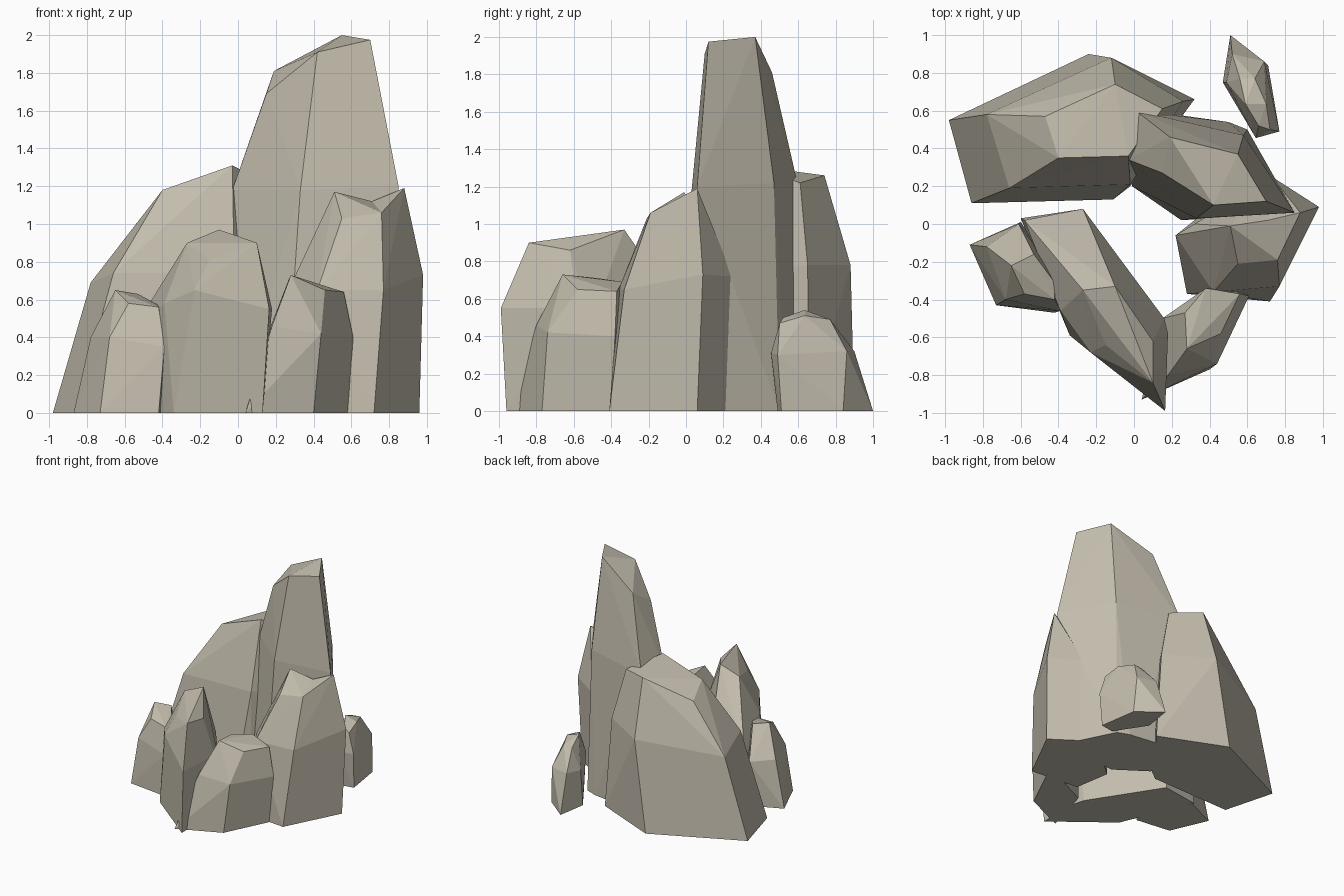
import bpy
import bmesh

stone = bpy.data.materials.new("warm_grey_stone")
stone.diffuse_color = (0.55, 0.51, 0.42, 1)


def rock(name, base, shoulder, crown, dips=()):
    """Faceted boulder: hull around a ground outline, a shoulder ring and a crown.
    Each dip (x, y, z, drop) is a crown corner pushed down after hulling."""
    bm = bmesh.new()
    for x, y in base:
        bm.verts.new((x, y, 0))
    for p in shoulder + crown:
        bm.verts.new(p)
    lowered = [(bm.verts.new(d[:3]), d[3]) for d in dips]
    hull = bmesh.ops.convex_hull(bm, input=bm.verts[:])
    for vert, drop in lowered:
        if vert.is_valid:
            vert.co.z -= drop
    spare = {g for g in hull["geom_interior"] + hull["geom_unused"]
             if isinstance(g, bmesh.types.BMVert) and not g.link_faces}
    bmesh.ops.delete(bm, geom=list(spare), context='VERTS')
    bmesh.ops.dissolve_limit(bm, angle_limit=0.04, verts=bm.verts[:], edges=bm.edges[:])
    bmesh.ops.recalc_face_normals(bm, faces=bm.faces[:])
    mesh = bpy.data.meshes.new(name)
    bm.to_mesh(mesh)
    bm.free()
    mesh.materials.append(stone)
    obj = bpy.data.objects.new(name, mesh)
    bpy.context.collection.objects.link(obj)
    return obj


# Broad slab at the back left
rock("broad_back_rock",
     [(-.98, .55), (-.86, .11), (-.11, .13), (-.02, .20), (.32, .66), (-.24, .90)],
     [(-.78, .58, .69), (-.66, .19, .74), (-.02, .21, .74), (.26, .65, .78), (-.12, .88, .78)],
     [(-.47, .57, 1.09), (-.40, .35, 1.18), (-.03, .36, 1.31), (.15, .61, 1.22), (-.10, .74, 1.26)])

# Tall spire
rock("tall_spire",
     [(-.01, .20), (.25, .02), (.82, .06), (.60, .50), (.50, .54), (0, .61)],
     [(-.03, .34, 1.18), (.33, .03, 1.18), (.85, .06, 1.20), (.58, .47, 1.22), (.01, .60, 1.20)],
     [(.15, .27, 1.69), (.42, .10, 1.91), (.70, .12, 1.975), (.55, .37, 2.0), (.19, .46, 1.81)])

# Right-hand rock with a notched crown
rock("right_rock",
     [(.23, -.06), (.28, -.37), (.72, -.41), (.96, .06), (.73, .22), (.32, .02)],
     [(.22, -.06, .55), (.42, -.36, .65), (.77, -.33, .65), (.98, .09, .73), (.73, .25, .72),
      (.32, .0, .73)],
     [(.51, -.01, 1.17), (.55, -.21, 1.03), (.76, -.19, 1.06), (.88, .06, 1.19)],
     [(.71, .02, 1.20, .08)])

# Long ridge at the front
rock("front_ridge_rock",
     [(-.60, .03), (-.27, .08), (.10, -.50), (.13, -.60), (.13, -.96), (-.34, -.59)],
     [(-.58, .02, .40), (-.27, .08, .38), (.16, -.50, .50), (.18, -.58, .55), (.165, -.99, .55),
      (-.23, -.68, .65), (-.39, -.46, .58)],
     [(-.27, -.35, .90), (-.10, -.33, .97), (.10, -.84, .90), (-.15, -.64, .81)],
     [(.10, -.62, .93, .07)])

# Low rock at the front left
rock("front_left_rock",
     [(-.87, -.11), (-.73, -.43), (-.42, -.47), (-.39, -.30), (-.60, .01)],
     [(-.78, -.12, .40), (-.68, -.40, .40), (-.39, -.46, .35), (-.39, -.30, .38), (-.61, .0, .38)],
     [(-.65, -.22, .65), (-.53, -.16, .63), (-.42, -.31, .57), (-.42, -.40, .56), (-.58, -.37, .58)])

# Low rock at the front right
rock("front_right_rock",
     [(.04, -.93), (.40, -.77), (.58, -.40), (.50, -.34), (.16, -.50)],
     [(.18, -.80, .46), (.44, -.74, .42), (.61, -.38, .40), (.50, -.33, .40), (.15, -.50, .40)],
     [(.28, -.66, .73), (.46, -.58, .65), (.56, -.37, .64), (.38, -.34, .69), (.27, -.47, .71)])

# Small detached stone at the back right
rock("small_back_stone",
     [(.51, 1.0), (.47, .75), (.64, .49), (.76, .51), (.71, .84)],
     [(.52, .90, .32), (.49, .75, .30), (.645, .455, .31), (.77, .49, .30), (.69, .86, .32)],
     [(.56, .77, .48), (.64, .77, .49), (.59, .635, .54), (.70, .635, .51), (.66, .52, .50),
      (.72, .50, .47)])
